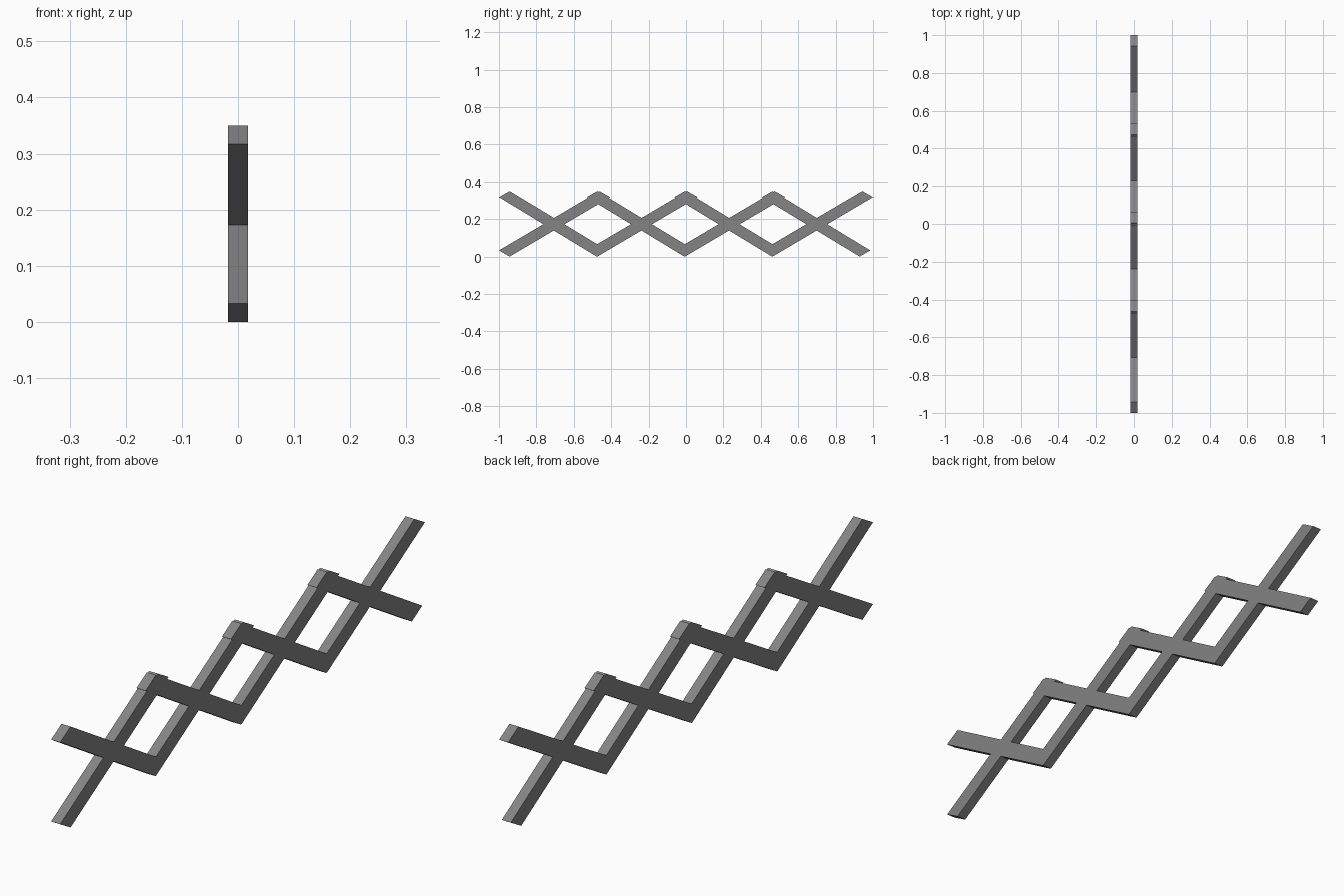
import bpy, bmesh

if "Cube" in bpy.data.objects:
    bpy.data.objects.remove(bpy.data.objects["Cube"])

PITCH = 0.4685   # spacing of the crossed pairs
HALF_W = 0.0175  # half bar width in x
H = 0.35         # overall height

# dark grey metal
metal = bpy.data.materials.new("dark_grey")
metal.diffuse_color = (0.23, 0.23, 0.23, 1)
metal.use_nodes = True
metal.node_tree.nodes["Principled BSDF"].inputs["Base Color"].default_value = metal.diffuse_color


def bar(name, y0, length, rising):
    # slanted bar with mitred ends, extruded across x
    a, b = 0.057, 0.033
    if rising:
        prof = [(y0, b), (y0 + a, 0), (y0 + length, H - b), (y0 + length - a, H)]
    else:
        prof = [(y0, H - b), (y0 + length - a, 0), (y0 + length, b), (y0 + a, H)]
    bm = bmesh.new()
    face = bm.faces.new([bm.verts.new((-HALF_W, y, z)) for y, z in prof])
    ext = bmesh.ops.extrude_face_region(bm, geom=[face], use_keep_orig=True)
    verts = [v for v in ext["geom"] if isinstance(v, bmesh.types.BMVert)]
    bmesh.ops.translate(bm, verts=verts, vec=(2 * HALF_W, 0, 0))
    bmesh.ops.recalc_face_normals(bm, faces=bm.faces)
    mesh = bpy.data.meshes.new(name)
    bm.to_mesh(mesh)
    bm.free()
    mesh.materials.append(metal)
    bpy.context.collection.objects.link(bpy.data.objects.new(name, mesh))


# four crossed pairs of lattice bars
for i in range(4):
    y = -1 + i * PITCH
    bar(f"rising_bar_{i + 1}", y, 0.5945, True)
    bar(f"falling_bar_{i + 1}", y, 0.58, False)
